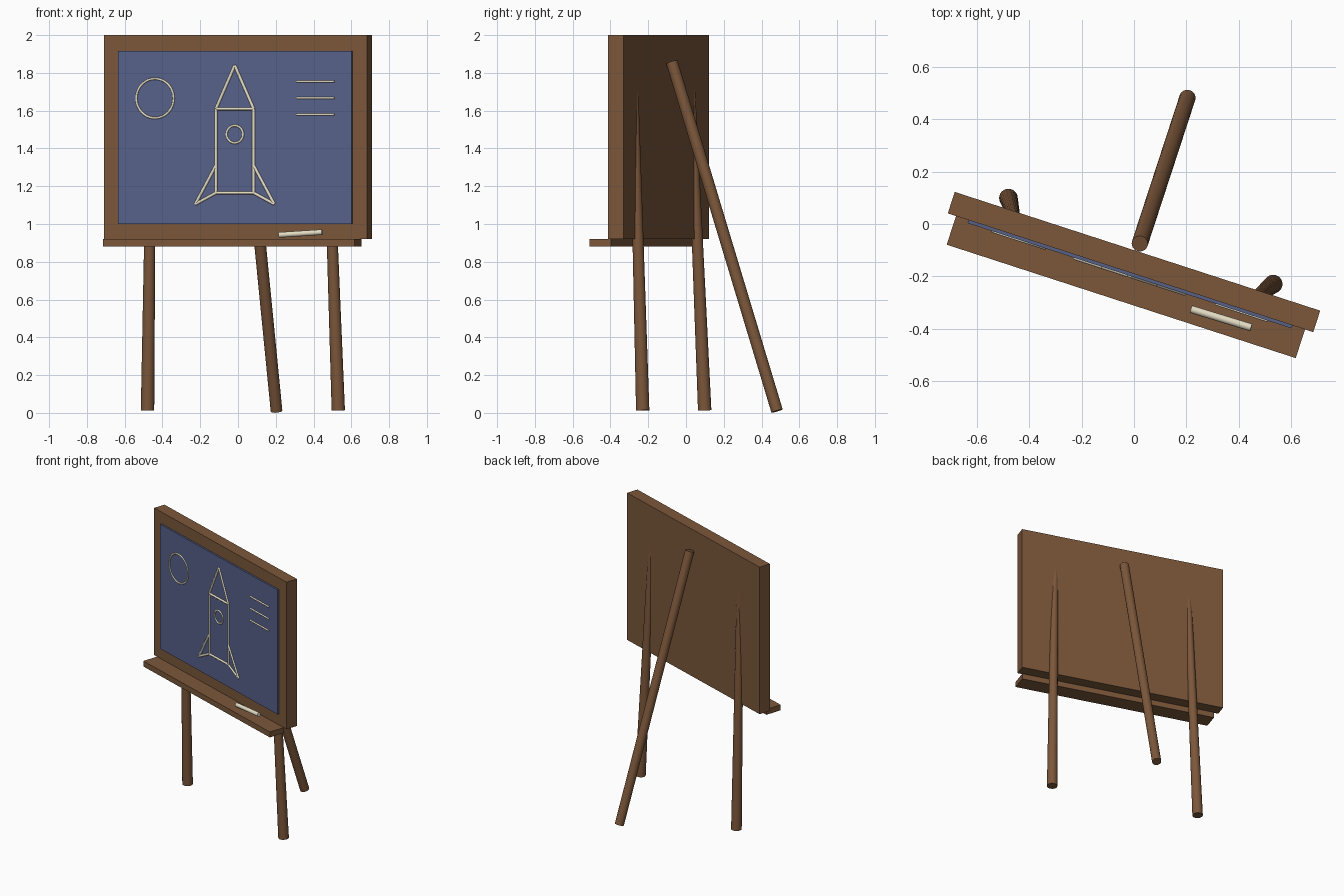
import bpy, math
from mathutils import Vector, Matrix

if "Cube" in bpy.data.objects:
    bpy.data.objects.remove(bpy.data.objects["Cube"])


def material(name, rgb):
    m = bpy.data.materials.new(name)
    m.use_nodes = True
    m.diffuse_color = (*rgb, 1)
    m.node_tree.nodes["Principled BSDF"].inputs["Base Color"].default_value = (*rgb, 1)
    return m


WOOD = material("brown wood", (0.20, 0.095, 0.043))
SLATE = material("slate blue", (0.095, 0.12, 0.25))
CHALK = material("cream chalk", (0.78, 0.72, 0.55))

# Board space: x along the board, y through it, turned about z
BOARD = Matrix.Translation((0, -0.145, 0)) @ Matrix.Rotation(math.radians(-18), 4, "Z")


def finish(name, mat, smooth):
    ob = bpy.context.object
    ob.name = ob.data.name = name
    ob.data.materials.append(mat)
    if smooth:
        bpy.ops.object.shade_smooth_by_angle(angle=math.radians(40))
    return ob


def box(name, lo, hi, mat):
    lo, hi = Vector(lo), Vector(hi)
    bpy.ops.mesh.primitive_cube_add(size=1)
    ob = finish(name, mat, False)
    ob.data.transform(Matrix.Diagonal((*(hi - lo), 1)))
    ob.matrix_world = BOARD @ Matrix.Translation((lo + hi) / 2)


def rod(name, a, b, r1, r2, mat, sides=24):
    a, b = BOARD @ Vector(a), BOARD @ Vector(b)
    d = b - a
    bpy.ops.mesh.primitive_cone_add(vertices=sides, radius1=r1, radius2=r2, depth=d.length)
    ob = finish(name, mat, True)
    ob.matrix_world = Matrix.Translation((a + b) / 2) @ d.to_track_quat("Z", "Y").to_matrix().to_4x4()


def ring(name, x, z, radius, thick):
    bpy.ops.mesh.primitive_torus_add(major_segments=48, minor_segments=10,
                                     major_radius=radius, minor_radius=thick)
    ob = finish(name, CHALK, True)
    ob.matrix_world = BOARD @ Matrix.Translation((x, FACE, z)) @ Matrix.Rotation(math.pi / 2, 4, "X")


# Board, writing surface and tray
FACE = -0.055
box("board_frame", (-0.733, -0.043, 0.92), (0.733, 0.043, 2.0), WOOD)
box("writing_surface", (-0.65, FACE, 1.0), (0.65, 0, 1.915), SLATE)
box("chalk_tray", (-0.70, -0.158, 0.88), (0.70, -0.038, 0.92), WOOD)

# Tapered front legs, sunk into the back of the board
for side, s in (("left", 1), ("right", -1)):
    rod(f"front_leg_{side}", (s * 0.531, 0.084, 0.013), (s * 0.486, 0.018, 1.78),
        0.0355, 0.0235, WOOD)

# Rear prop leg, given in world space
inv = BOARD.inverted()
rod("rear_leg", inv @ Vector((0.204, 0.482, 0.010)), inv @ Vector((0.022, -0.075, 1.858)),
    0.031, 0.031, WOOD)

# Rocket drawing
W, FIN = 0.105, 0.22
strokes = [((-W, 1.165), (W, 1.165)), ((-W, 1.61), (W, 1.61))]
for s in (-1, 1):
    strokes += [((s * W, 1.165), (s * W, 1.61)), ((s * W, 1.61), (0, 1.84)),
                ((s * W, 1.31), (s * FIN, 1.105)), ((s * FIN, 1.105), (s * W, 1.165))]
for i, (a, b) in enumerate(strokes):
    rod(f"rocket_stroke_{i + 1}", (a[0], FACE, a[1]), (b[0], FACE, b[1]), 0.008, 0.008, CHALK, 10)
ring("rocket_window", 0, 1.475, 0.046, 0.006)

# Moon and note lines
ring("moon_outline", -0.444, 1.665, 0.104, 0.006)
for i in range(3):
    z = 1.755 - 0.0875 * i
    rod(f"note_line_{i + 1}", (0.344, FACE, z), (0.555, FACE, z), 0.006, 0.006, CHALK, 10)

# Loose chalk stick on the tray
rod("chalk_stick", inv @ Vector((0.218, -0.325, 0.942)), inv @ Vector((0.447, -0.395, 0.957)),
    0.0145, 0.0145, CHALK, 16)
